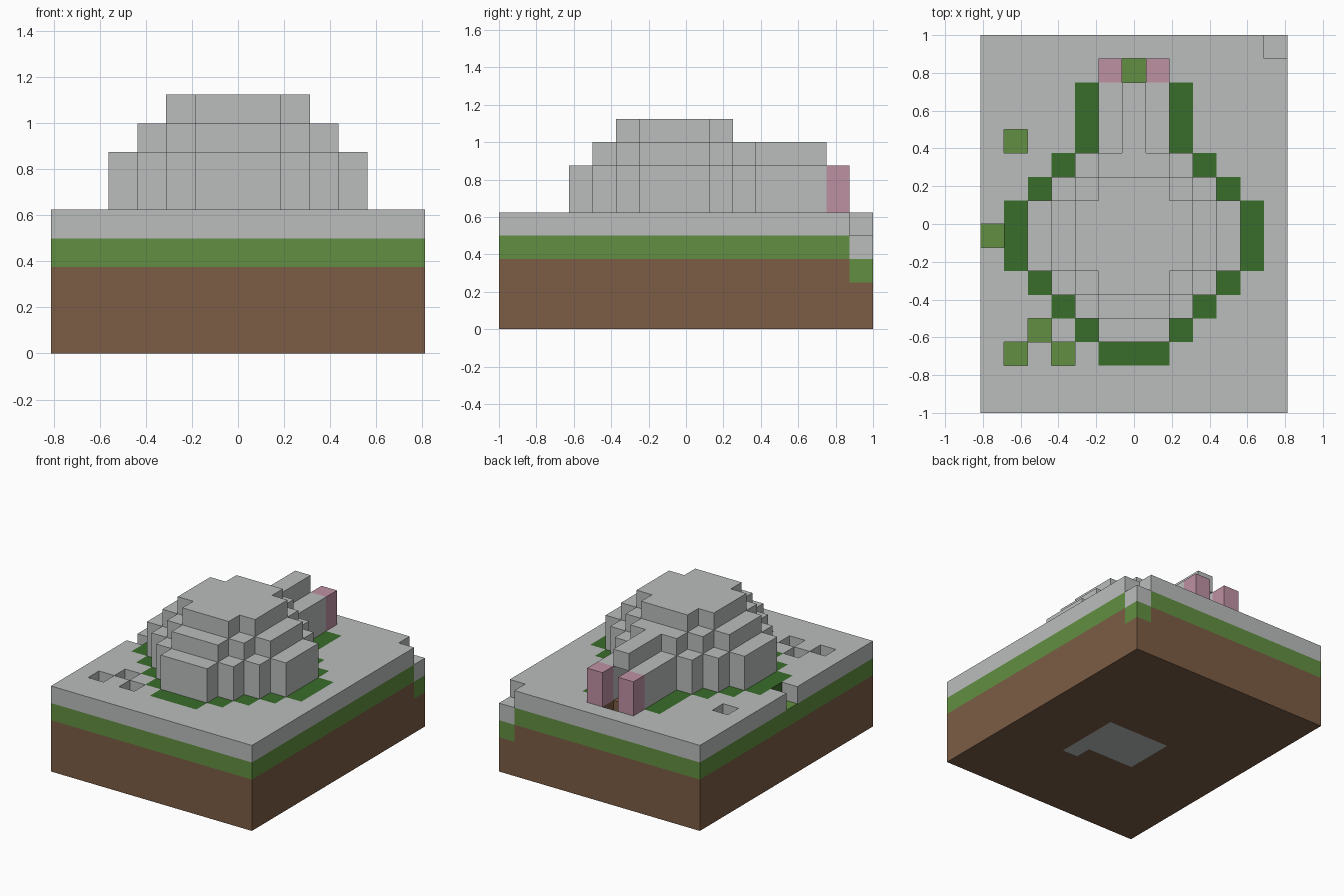
import bpy
import bmesh
from mathutils import Vector

cube = bpy.data.objects.get("Cube")
if cube:
    bpy.data.objects.remove(cube, do_unlink=True)

UNIT = 0.125  # edge of one block

COLOURS = {
    "snow": (0.497, 0.515, 0.515),
    "grass": (0.122, 0.275, 0.053),
    "dark_grass": (0.042, 0.153, 0.023),
    "earth": (0.202, 0.109, 0.060),
    "pink": (0.515, 0.283, 0.366),
}
NAMES = list(COLOURS)


def make_material(name):
    mat = bpy.data.materials.new(name)
    mat.use_nodes = True
    rgba = (*COLOURS[name], 1.0)
    mat.diffuse_color = rgba
    bsdf = mat.node_tree.nodes["Principled BSDF"]
    bsdf.inputs["Base Color"].default_value = rgba
    bsdf.inputs["Roughness"].default_value = 0.9
    return mat


MATERIALS = [make_material(n) for n in NAMES]


def box(xs, ys, zs):
    """Block cells in inclusive index ranges."""
    return {(i, j, k)
            for i in range(xs[0], xs[1] + 1)
            for j in range(ys[0], ys[1] + 1)
            for k in range(zs[0], zs[1] + 1)}


def dome_layer(size, zs):
    """Stepped round layer of blocks."""
    return {(i, j, k) for i, j, k in box((-size, size), (-8, 7), zs)
            if max(abs(i), 1) + max(0, -2 - j, j) <= size}


# Block sets for each part
holes = {(-5, 3), (-6, -1), (-4, -5), (-5, -6), (-3, -6), (0, 6), (6, 7)}
ground = {c for c in box((-6, 6), (-8, 7), (0, 4))
          if not (c[2] == 4 and c[:2] in holes)}

shell = dome_layer(4, (5, 6)) | dome_layer(3, (7, 7)) | dome_layer(2, (8, 8))
chamber = dome_layer(3, (5, 6)) | dome_layer(2, (7, 7))
doorway = box((0, 0), (2, 5), (5, 6))
dome = shell - chamber - doorway
tunnel = (box((-1, 1), (3, 5), (5, 6)) | box((0, 0), (3, 5), (7, 7))) - doorway - dome
pillars = {"right_pillar": box((-1, -1), (6, 6), (5, 6)),
           "left_pillar": box((1, 1), (6, 6), (5, 6))}
solid = ground.union(dome, tunnel, *pillars.values())

# Grass ring round the walls, earth floor beneath them
footprint = {c[:2] for c in shell | tunnel | doorway}
footprint |= {(-1, 6), (1, 6)}
ring = {c[:2] for c in dome_layer(5, (4, 4)) | box((-2, 2), (3, 5), (4, 4))} - footprint
stone_patch = {c[:2] for c in box((-1, 2), (-2, 0), (0, 0))} | {(2, -3)}


def ground_colour(cell, normal):
    i, j, k = cell
    if k == 0 and normal.z < 0 and (i, j) in stone_patch:
        return "snow"
    if k == 4:
        if (i, j) in ring:
            return "dark_grass"
        # Snow stays on the outer faces of the entrance blocks
        if (i, j) in footprint and not (j == 6 and normal.y > 0):
            return "earth"
        return "snow"
    depth = k + 1 if (i, j) == (6, 7) else k  # sunken corner
    return {4: "snow", 3: "grass"}.get(depth, "earth")


AXES = [Vector(a) for a in ((1, 0, 0), (0, 1, 0), (0, 0, 1))]


def build(name, cells, colour):
    """Skin the exposed sides of a set of blocks."""
    bm = bmesh.new()
    for cell in sorted(cells):
        centre = Vector((cell[0], cell[1] + 0.5, cell[2] + 0.5))
        for a in range(3):
            for sign in (1, -1):
                normal = AXES[a] * sign
                beside = tuple(int(c + n) for c, n in zip(cell, normal))
                if beside in solid:
                    continue
                u = AXES[(a + 1) % 3] / 2
                v = AXES[(a + 2) % 3] / 2 * sign
                mid = centre + normal / 2
                corners = (mid - u - v, mid + u - v, mid + u + v, mid - u + v)
                face = bm.faces.new([bm.verts.new(p * UNIT) for p in corners])
                face.material_index = NAMES.index(colour(cell, normal))
    bmesh.ops.remove_doubles(bm, verts=bm.verts, dist=UNIT / 100)
    mesh = bpy.data.meshes.new(name)
    bm.to_mesh(mesh)
    bm.free()
    for mat in MATERIALS:
        mesh.materials.append(mat)
    obj = bpy.data.objects.new(name, mesh)
    bpy.context.collection.objects.link(obj)
    return obj


build("ground", ground, ground_colour)
build("snow_dome", dome, lambda c, n: "snow")
build("entrance_tunnel", tunnel, lambda c, n: "snow")
for pillar_name, pillar_cells in pillars.items():
    build(pillar_name, pillar_cells, lambda c, n: "pink")
